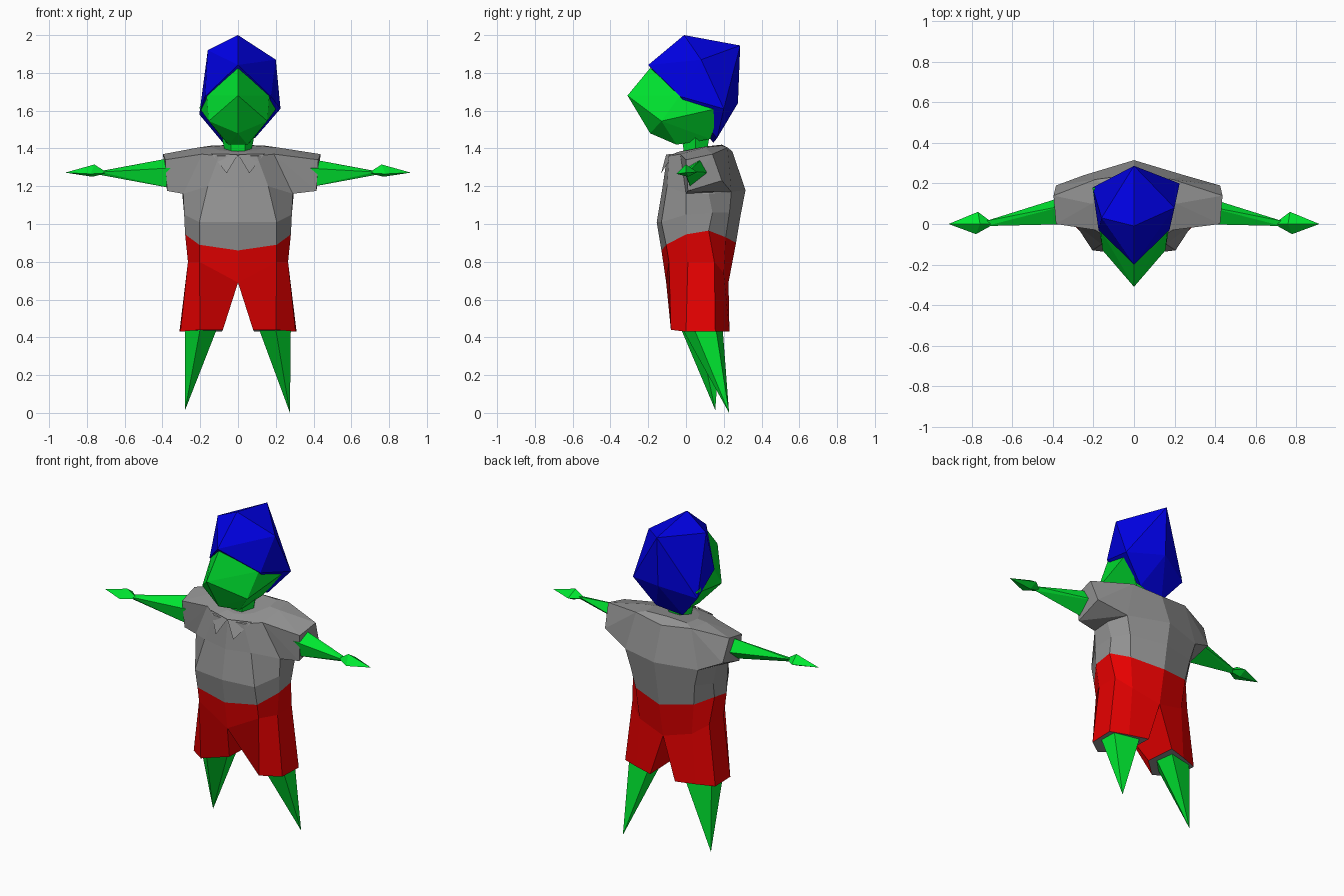
import bpy, bmesh, math

if "Cube" in bpy.data.objects:
    bpy.data.objects.remove(bpy.data.objects["Cube"])


def material(name, rgb):
    m = bpy.data.materials.new(name)
    m.diffuse_color = (*rgb, 1)
    m.use_nodes = True
    m.node_tree.nodes["Principled BSDF"].inputs["Base Color"].default_value = m.diffuse_color
    return m


SKIN = material("green skin", (0.0, 0.8, 0.03))
HAIR = material("blue hair", (0.0, 0.0, 0.8))
SHIRT = material("grey shirt", (0.29, 0.29, 0.29))
SHORTS = material("red shorts", (0.8, 0.0, 0.0))


def finish(bm, name, mat):
    bmesh.ops.recalc_face_normals(bm, faces=bm.faces)
    me = bpy.data.meshes.new(name)
    bm.to_mesh(me)
    bm.free()
    me.materials.append(mat)
    ob = bpy.data.objects.new(name, me)
    bpy.context.collection.objects.link(ob)
    return ob


def hull(name, pts, mat, side=1):
    """Faceted solid wrapped around a few corner points."""
    bm = bmesh.new()
    vs = [bm.verts.new((x * side, y, z)) for x, y, z in pts]
    r = bmesh.ops.convex_hull(bm, input=vs)
    junk = {v for v in r["geom_interior"] + r["geom_unused"]
            if isinstance(v, bmesh.types.BMVert)}
    bmesh.ops.delete(bm, geom=list(junk), context='VERTS')
    return finish(bm, name, mat)


def pair(pts):
    """Points on +x together with their mirror images."""
    return pts + [(-x, y, z) for x, y, z in pts]


def half_loft(name, rings, mat, closed_from=99, lining=None):
    """Skin between half rings, capped at the end, mirrored across x = 0."""
    bm = bmesh.new()
    vr = [[bm.verts.new(p) for p in ring] for ring in rings]
    for k in range(len(vr) - 1):
        a, b = vr[k], vr[k + 1]
        n = len(a)
        for i in range(n if k >= closed_from else n - 1):
            j = (i + 1) % n
            bm.faces.new((a[i], a[j], b[j], b[i]))
    cap = bm.faces.new(vr[-1])
    if lining:
        cap.material_index = 1
    ob = finish(bm, name, mat)
    if lining:
        ob.data.materials.append(lining)
    mod = ob.modifiers.new("mirror", 'MIRROR')
    mod.use_clip = True
    mod.merge_threshold = 0.001
    return ob


# waist line shared by shirt and shorts (front centre round to back centre)
waist = [(0, -.13, .86), (.205, -.105, .89), (.28, .0, .945),
         (.28, .12, .965), (.2, .21, .93), (0, .265, .9)]

# shoulder corners shared by shirt body and sleeves
shoulder = [(.19, -.03, 1.37), (.21, .1, 1.405), (.19, .22, 1.405)]
armpit = [(.29, .0, 1.16), (.295, .12, 1.16), (.25, .24, 1.17)]

# shirt body
half_loft("shirt_body", [
    waist,
    [(0, -.155, 1.01), (.205, -.13, 1.01), (.285, .0, 1.05),
     (.285, .14, 1.06), (.22, .23, 1.06), (0, .29, 1.05)],
    [(0, -.125, 1.19), (.16, -.1, 1.2), *armpit, (0, .315, 1.18)],
    [(0, -.1, 1.36), (.1, -.09, 1.36), *shoulder, (0, .245, 1.385)],
    [(0, -.04, 1.38), (.05, -.03, 1.385), (.1, .01, 1.39),
     (.15, .1, 1.41), (.14, .19, 1.415), (0, .19, 1.42)],
], SHIRT)

# shorts: hips, then one closed tube per leg with a lined hem
half_loft("shorts", [
    waist,
    [(0, -.105, .69), (.205, -.09, .8), (.265, .01, .8),
     (.265, .15, .8), (.18, .2, .74), (0, .225, .69)],
    [(.08, .03, .44), (.2, -.08, .44), (.305, .0, .43),
     (.31, .155, .43), (.2, .195, .43), (.085, .23, .43)],
], SHORTS, closed_from=1, lining=SHIRT)

# head and neck
hull("head", pair([(.155, -.13, 1.545), (.165, -.03, 1.682), (.205, .18, 1.615),
                   (.08, .13, 1.45), (.05, -.05, 1.42)]) +
     [(0, -.31, 1.68), (0, -.19, 1.825), (0, -.19, 1.48)], SKIN)
hull("neck", [(r * math.cos(a), .05 + r * math.sin(a), z)
              for z, r in ((1.33, .06), (1.39, .06), (1.46, .085))
              for a in (math.tau * i / 6 for i in range(6))], SKIN)

# hair cap
hull("hair", [(0, -.01, 2), (0, -.2, 1.842), (.2, .08, 1.87), (-.16, .03, 1.92),
              (.175, -.03, 1.675), (-.175, -.03, 1.675), (.225, .2, 1.61),
              (-.205, .18, 1.58), (0, .287, 1.945), (0, .275, 1.64),
              (.09, .165, 1.455), (-.08, .145, 1.43)], HAIR)

for side, label, cuff, foot in ((-1, "left", .385, (.28, .155, .015)),
                                (1, "right", .425, (.275, .228, 0))):
    # sleeve, flush with the shoulder
    hull(label + "_sleeve", shoulder + [armpit[0], armpit[2]] + [
        (cuff, .0, 1.34), (cuff + .012, .14, 1.37),
        (cuff, .19, 1.23), (cuff - .01, .01, 1.175)], SHIRT, side)
    # arm tapering to the wrist
    hull(label + "_arm", [
        (.3, -.0, 1.3), (.3, .1, 1.36), (.3, .15, 1.27), (.3, .03, 1.18),
        (.73, -.01, 1.275), (.73, .015, 1.28), (.73, .0, 1.26)], SKIN, side)
    # pointed hand
    hull(label + "_hand", [
        (.69, .0, 1.27), (.77, .06, 1.275), (.76, .0, 1.315),
        (.78, -.05, 1.265), (.77, .01, 1.25), (.915, .0, 1.272)], SKIN, side)
    # spike leg
    hull(label + "_leg", [
        (.19, -.05, .5), (.28, .02, .5), (.28, .15, .5), (.1, .19, .5),
        (.09, .05, .5), foot], SKIN, side)
    # collar flap
    hull(label + "_collar_flap", [
        (.0, -.105, 1.368), (.14, -.065, 1.372), (.06, -.132, 1.268),
        (.06, -.08, 1.36)], SHIRT, side)
